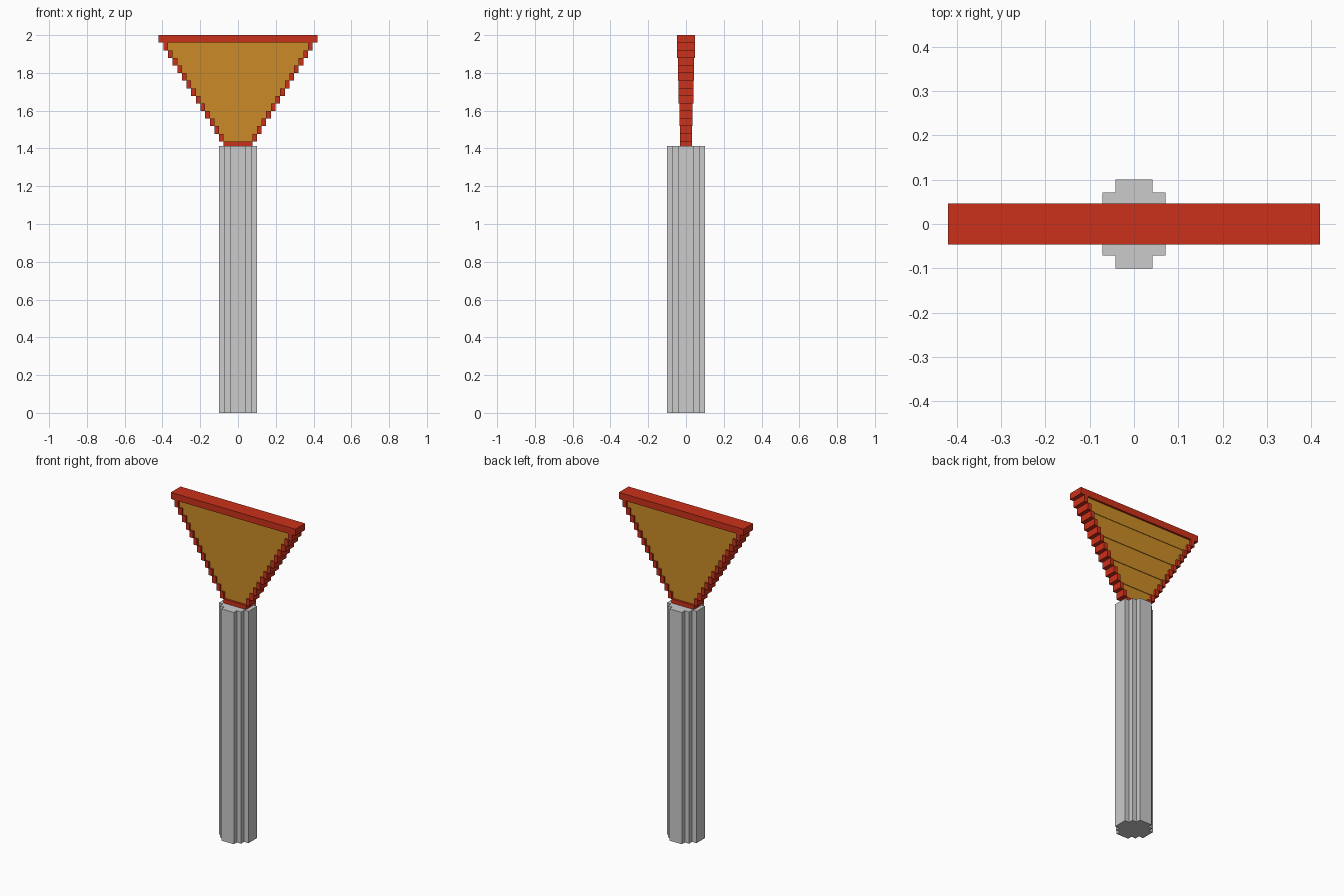
import bpy, bmesh

if "Cube" in bpy.data.objects:
    bpy.data.objects.remove(bpy.data.objects["Cube"])

ROWS = 15
PITCH = 0.0402                 # row height
STEP = 0.0246                  # sideways step per row
TOP_HALF = 0.42
DEPTHS = [0.0465, 0.043, 0.039, 0.035, 0.031]   # half depth, three rows each
RECESS = 0.012


def material(name, color):
    m = bpy.data.materials.new(name)
    m.diffuse_color = color
    m.use_nodes = True
    m.node_tree.nodes["Principled BSDF"].inputs["Base Color"].default_value = m.diffuse_color
    return m


def finish(name, bm, mat=None):
    bmesh.ops.recalc_face_normals(bm, faces=bm.faces)
    me = bpy.data.meshes.new(name)
    bm.to_mesh(me)
    bm.free()
    ob = bpy.data.objects.new(name, me)
    bpy.context.collection.objects.link(ob)
    if mat:
        me.materials.append(mat)
    return ob


def add_box(bm, x0, x1, d, z0, z1):
    verts = bmesh.ops.create_cube(bm, size=1)["verts"]
    for v in verts:
        v.co = (x1 if v.co.x > 0 else x0,
                d if v.co.y > 0 else -d,
                z1 if v.co.z > 0 else z0)


def extrude(bm, points, vec):
    face = bm.faces.new([bm.verts.new(p) for p in points])
    res = bmesh.ops.extrude_face_region(bm, geom=[face], use_keep_orig=True)
    verts = [g for g in res["geom"] if isinstance(g, bmesh.types.BMVert)]
    bmesh.ops.translate(bm, verts=verts, vec=vec)


def half(i):
    return TOP_HALF - STEP * i


def row_top(i):
    return 2.0 - PITCH * i


red = material("sign_red", (0.6, 0.03, 0.01, 1))
yellow = material("sign_yellow", (0.6, 0.26, 0.02, 1))

# Post: stepped round section, one quarter mirrored around
quarter = [(0.1, 0.042), (0.071, 0.042), (0.071, 0.071), (0.042, 0.071), (0.042, 0.1)]
section = (quarter + [(-x, y) for x, y in reversed(quarter)]
           + [(-x, -y) for x, y in quarter]
           + [(x, -y) for x, y in reversed(quarter)])
bm = bmesh.new()
extrude(bm, [(x, y, 0) for x, y in section], (0, 0, 1.412))
finish("post", bm)

# Red border: full bars at top and bottom, stepped blocks up both sides
bm = bmesh.new()
for i in range(ROWS):
    d, z1, z0 = DEPTHS[i // 3], row_top(i), row_top(i + 1)
    if i in (0, ROWS - 1):
        add_box(bm, -half(i), half(i), d, z0, z1)
    else:
        add_box(bm, half(i + 1), half(i), d, z0, z1)
        add_box(bm, -half(i), -half(i + 1), d, z0, z1)
finish("sign_border", bm, red)

# Yellow panel: one stair-edged plate per depth group
bm = bmesh.new()
for g, d in enumerate(DEPTHS):
    d -= RECESS
    right = []
    for i in range(max(1, 3 * g), min(ROWS - 1, 3 * g + 3)):
        right += [(half(i + 1), row_top(i)), (half(i + 1), row_top(i + 1))]
    outline = right + [(-x, z) for x, z in reversed(right)]
    extrude(bm, [(x, -d, z) for x, z in outline], (0, 2 * d, 0))
finish("sign_panel", bm, yellow)
